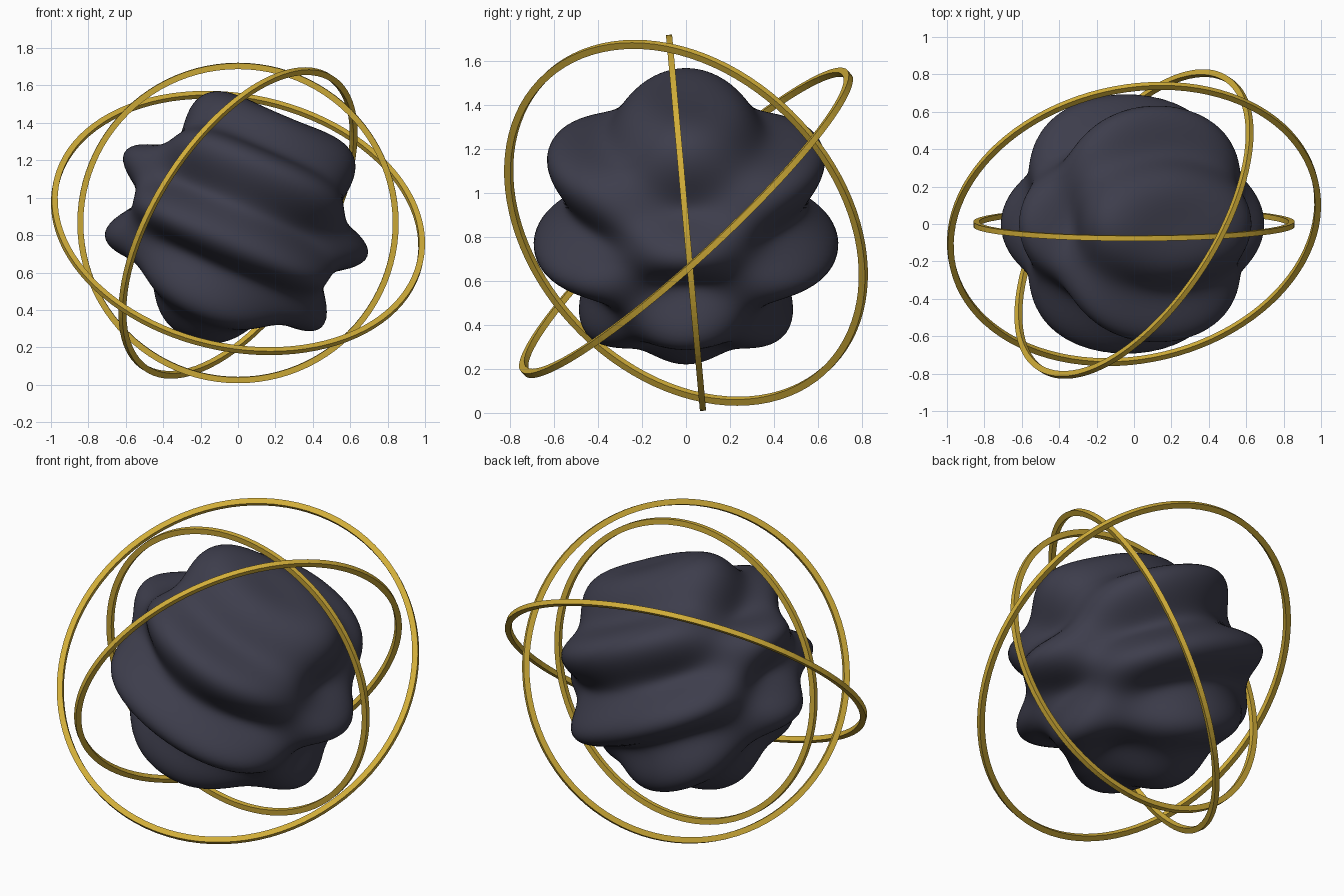
import bpy, bmesh, math
from mathutils import Vector

if "Cube" in bpy.data.objects:
    bpy.data.objects.remove(bpy.data.objects["Cube"])

CENTRE = Vector((0, 0, 0.865))


def material(name, rgb):
    m = bpy.data.materials.new(name)
    m.diffuse_color = (*rgb, 1)
    m.use_nodes = True
    m.node_tree.nodes["Principled BSDF"].inputs["Base Color"].default_value = m.diffuse_color
    return m


dark = material("dark slate", (0.047, 0.047, 0.072))
gold = material("gold", (0.64, 0.42, 0.04))

# Rippled core: a sphere pushed in and out by waves along a tilted axis,
# alternating with distance from the y = 0 plane
bpy.ops.mesh.primitive_ico_sphere_add(subdivisions=6, radius=1, location=CENTRE)
core = bpy.context.object
core.name = "rippled_core"
core.data.materials.append(dark)
tilt = math.radians(23)
axis = Vector((math.sin(tilt), 0, math.cos(tilt)))
for v in core.data.vertices:
    d = v.co.normalized()
    h = d.dot(axis) - 0.16
    phase = 1.535 * h - 0.04 * h * h
    wave = math.cos(2 * math.pi * phase) * math.cos(3.75 * d.y)
    v.co = d * (0.63 + 0.085 * wave)
bpy.ops.object.shade_smooth()


# Orbit rings: flat-sided hoops sharing one centre, each facing its own way
def ring(name, outer, normal, width=0.032, depth=0.028, sides=96):
    bm = bmesh.new()
    section = [(outer, -depth / 2), (outer, depth / 2),
               (outer - width, depth / 2), (outer - width, -depth / 2)]
    loops = []
    for i in range(sides):
        a = 2 * math.pi * i / sides
        loops.append([bm.verts.new((r * math.cos(a), r * math.sin(a), z))
                      for r, z in section])
    for i, p in enumerate(loops):
        q = loops[(i + 1) % sides]
        for k in range(4):
            n = (k + 1) % 4
            bm.faces.new((p[k], q[k], q[n], p[n]))
    bmesh.ops.recalc_face_normals(bm, faces=bm.faces)
    mesh = bpy.data.meshes.new(name)
    bm.to_mesh(mesh)
    bm.free()
    o = bpy.data.objects.new(name, mesh)
    bpy.context.collection.objects.link(o)
    o.location = CENTRE
    o.rotation_euler = Vector(normal).to_track_quat('Z', 'Y').to_euler()
    mesh.materials.append(gold)


ring("inner_ring", 0.859, (0, 0.996, 0.09))
ring("middle_ring", 0.936, (0.74, -0.48, -0.47))
ring("outer_ring", 1.011, (0.16, -0.67, 0.725))
